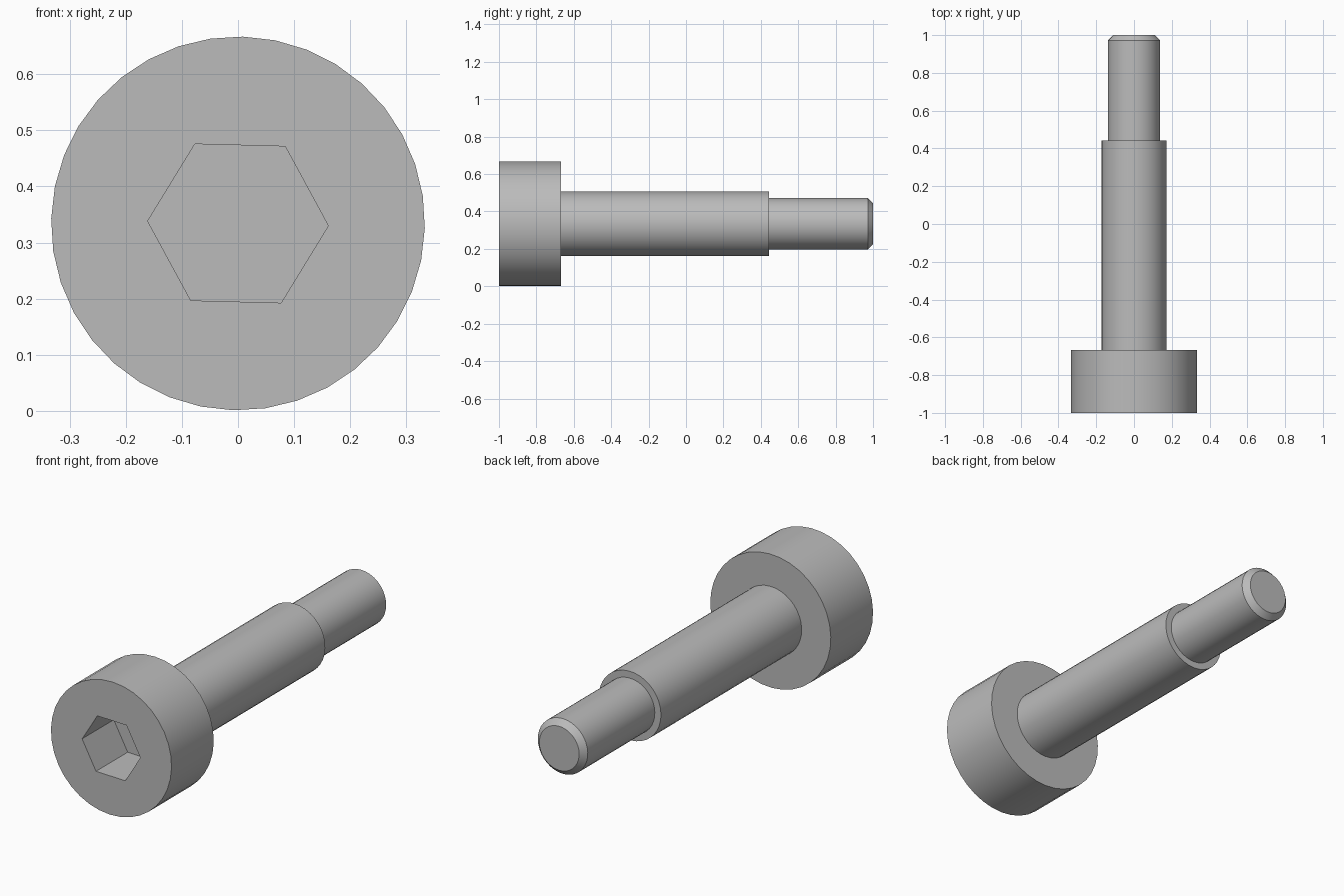
import bpy, bmesh
from math import cos, sin, tau, radians

cube = bpy.data.objects.get("Cube")
if cube:
    bpy.data.objects.remove(cube, do_unlink=True)

AXIS_Z = 0.334          # height of the screw axis
TWIST = radians(-1.5)   # slight roll of the whole screw
SIDES = 36

steel = bpy.data.materials.new("grey steel")
steel.use_nodes = True
GREY = (0.5, 0.5, 0.5, 1)
steel.diffuse_color = GREY
steel.node_tree.nodes["Principled BSDF"].inputs["Base Color"].default_value = GREY


def ring(bm, radius, y, sides=SIDES):
    """Ring of vertices around the y axis."""
    return [bm.verts.new((radius * cos(TWIST + tau * i / sides), y,
                          radius * sin(TWIST + tau * i / sides)))
            for i in range(sides)]


def wall(bm, a, b):
    """Quads joining two equal rings."""
    n = len(a)
    for i in range(n):
        j = (i + 1) % n
        bm.faces.new((a[i], a[j], b[j], b[i]))


def finish(bm, name):
    bmesh.ops.recalc_face_normals(bm, faces=bm.faces)
    mesh = bpy.data.meshes.new(name)
    bm.to_mesh(mesh)
    bm.free()
    mesh.materials.append(steel)
    obj = bpy.data.objects.new(name, mesh)
    obj.location.z = AXIS_Z
    bpy.context.collection.objects.link(obj)
    bpy.ops.object.select_all(action='DESELECT')
    obj.select_set(True)
    bpy.context.view_layer.objects.active = obj
    bpy.ops.object.shade_smooth_by_angle(angle=radians(30))


def turned_part(name, profile):
    """Closed solid of revolution from (radius, y) pairs."""
    bm = bmesh.new()
    rings = [ring(bm, r, y) for r, y in profile]
    for a, b in zip(rings, rings[1:]):
        wall(bm, a, b)
    bm.faces.new(rings[0])
    bm.faces.new(rings[-1])
    finish(bm, name)


# Head with a hexagonal socket sunk into its front
bm = bmesh.new()
rim, back = ring(bm, 0.333, -1), ring(bm, 0.333, -0.667)
mouth, floor = ring(bm, 0.161, -1, 6), ring(bm, 0.161, -0.75, 6)
wall(bm, rim, back)
wall(bm, mouth, floor)
bm.faces.new(back)
bm.faces.new(floor)
front_edges = [bm.edges.get((loop[i - 1], loop[i]))
               for loop in (rim, mouth) for i in range(len(loop))]
bmesh.ops.triangle_fill(bm, edges=front_edges, use_beauty=True, normal=(0, -1, 0))
finish(bm, "head")

# Smooth shoulder and the thinner chamfered end
turned_part("shoulder", [(0.172, -0.69), (0.172, 0.443)])
turned_part("end_pin", [(0.138, 0.42), (0.138, 0.972), (0.11, 1)])
